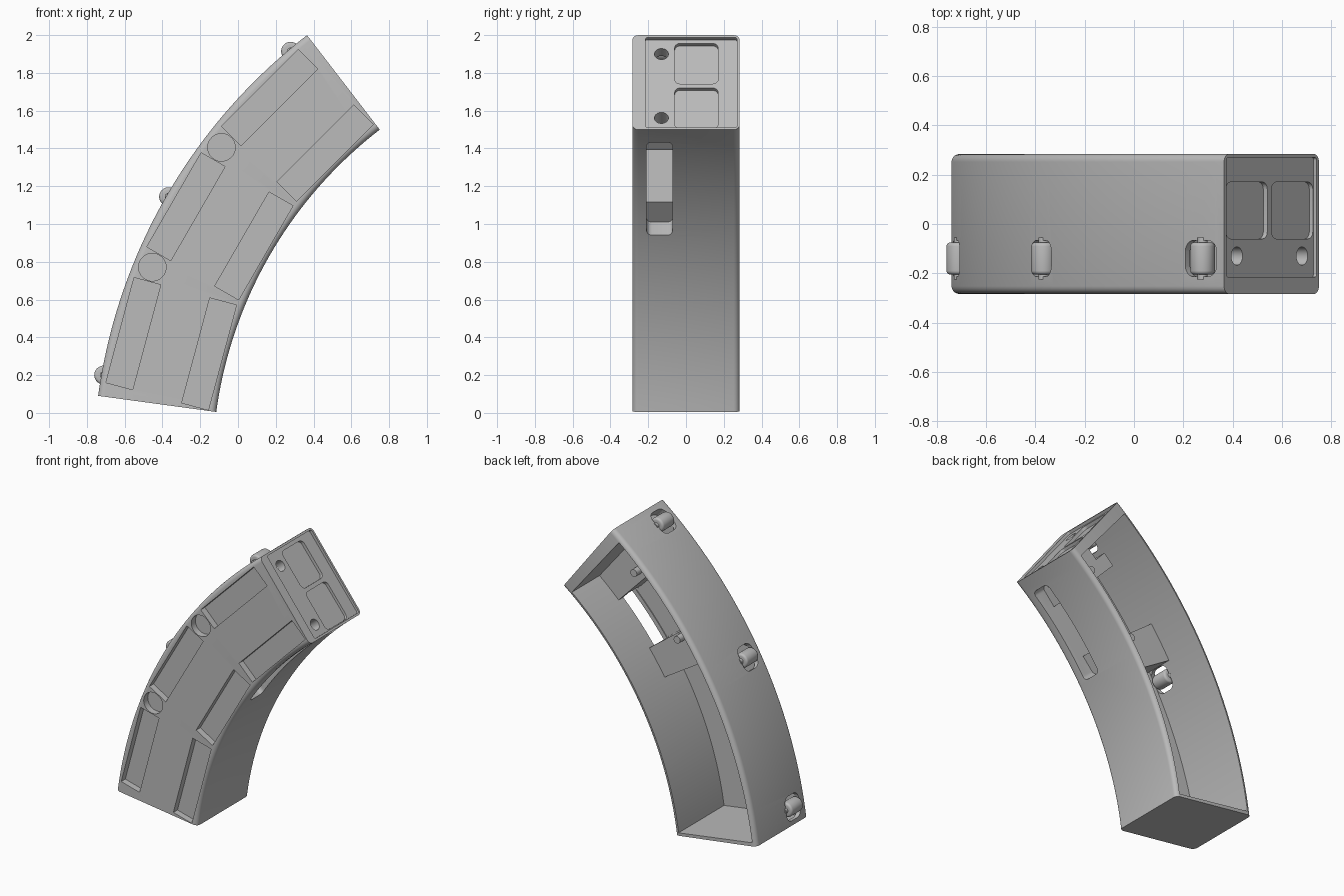
import bpy, bmesh, math
from math import radians, cos, sin, pi
from mathutils import Matrix, Vector

if bpy.data.objects.get("Cube"):
    bpy.data.objects.remove(bpy.data.objects["Cube"])

# Arc centre, radii and end angles of the curved body
CX, CZ = 2.138, -0.302
R_IN, R_OUT = 2.274, 2.905
A_TOP, A_BOT = 127.6, 172.24
FRONT, BACK, WALL_Y = -0.284, 0.284, -0.215

grey = bpy.data.materials.new("grey plastic")
grey.use_nodes = True
grey.diffuse_color = (0.5, 0.5, 0.5, 1)
grey.node_tree.nodes["Principled BSDF"].inputs["Base Color"].default_value = (0.5, 0.5, 0.5, 1)


def finish(bm, name, matrix=None):
    bmesh.ops.recalc_face_normals(bm, faces=bm.faces)
    mesh = bpy.data.meshes.new(name)
    if matrix:
        bm.transform(matrix)
    bm.to_mesh(mesh)
    bm.free()
    mesh.materials.append(grey)
    obj = bpy.data.objects.new(name, mesh)
    bpy.context.collection.objects.link(obj)
    return obj


def polar(angle, r, y):
    """Frame on the arc: local x radial, y depth, z along the arc."""
    a = radians(angle)
    return Matrix.Translation((CX + r * cos(a), y, CZ + r * sin(a))) @ Matrix.Rotation(-a, 4, 'Y')


def sector(name, r0, r1, y0, y1, a0, a1, corner=0.0, steps=48):
    """Rounded rectangle swept along the arc."""
    section = []
    if corner:
        spots = [(r1 - corner, y1 - corner), (r0 + corner, y1 - corner),
                 (r0 + corner, y0 + corner), (r1 - corner, y0 + corner)]
        for q, (cr, cy) in enumerate(spots):
            for k in range(6):
                t = (q + k / 5) * pi / 2
                section.append((cr + corner * cos(t), cy + corner * sin(t)))
    else:
        section = [(r1, y1), (r0, y1), (r0, y0), (r1, y0)]
    bm = bmesh.new()
    rings = []
    for i in range(steps + 1):
        a = radians(a0 + (a1 - a0) * i / steps)
        rings.append([bm.verts.new((CX + r * cos(a), y, CZ + r * sin(a))) for r, y in section])
    n = len(section)
    for lo, hi in zip(rings, rings[1:]):
        for j in range(n):
            bm.faces.new((lo[j], lo[(j + 1) % n], hi[(j + 1) % n], hi[j]))
    bm.faces.new(rings[0])
    bm.faces.new(rings[-1])
    return finish(bm, name)


def box(name, angle, r, y, size, corner=0.0):
    """Box on the arc, corners rounded around its radial axis."""
    bm = bmesh.new()
    bmesh.ops.create_cube(bm, size=1, matrix=Matrix.Diagonal((*size, 1)))
    if corner:
        edges = [e for e in bm.edges if abs((e.verts[0].co - e.verts[1].co).x) > 1e-5]
        bmesh.ops.bevel(bm, geom=edges, offset=corner, segments=5, profile=0.5, affect='EDGES')
    return finish(bm, name, polar(angle, r, y))


def cylinder(name, angle, r, y, radius, length, axis='Y', bevel=0.0):
    bm = bmesh.new()
    bmesh.ops.create_cone(bm, cap_ends=True, segments=32, radius1=radius, radius2=radius, depth=length)
    if bevel:
        edges = [e for e in bm.edges if abs((e.verts[0].co - e.verts[1].co).z) < 1e-5]
        bmesh.ops.bevel(bm, geom=edges, offset=bevel, segments=4, profile=0.5, affect='EDGES')
    turn = Matrix.Rotation(pi / 2, 4, 'X') if axis == 'Y' else Matrix.Identity(4)
    return finish(bm, name, polar(angle, r, y) @ turn)


def carve(target, cutters):
    bpy.context.view_layer.objects.active = target
    for c in cutters:
        mod = target.modifiers.new("cut", 'BOOLEAN')
        mod.operation, mod.solver, mod.object = 'DIFFERENCE', 'EXACT', c
        bpy.ops.object.modifier_apply(modifier=mod.name)
    for c in cutters:
        if c.name in bpy.data.objects:
            bpy.data.objects.remove(c)


def smooth(obj):
    bpy.ops.object.select_all(action='DESELECT')
    obj.select_set(True)
    bpy.context.view_layer.objects.active = obj
    bpy.ops.object.shade_smooth_by_angle(angle=radians(25))


KNOBS = (170, 150, 130)
KNOB_R, KNOB_Y = 2.893, -0.14

# Curved half shell, open at the back
shell = sector("curved_shell", R_IN, R_OUT, FRONT, BACK, A_TOP, A_BOT, 0.032)
cuts = [sector("cavity", R_IN + 0.03, R_OUT - 0.03, WALL_Y, 0.5, A_TOP + 1.7, A_BOT - 0.5)]

# Recessed end plate with two rounded panels
cuts.append(sector("end_recess", R_IN + 0.015, R_OUT - 0.015, WALL_Y, 0.27,
                   A_TOP - 1, A_TOP + 0.4, 0.012, 4))
for r0 in (2.294, 2.594):
    cuts.append(sector("end_panel", r0, r0 + 0.272, -0.06, 0.17, A_TOP - 1, A_TOP + 0.85, 0.03, 4))

# Rectangular and round pockets in the front face
for angle in (165, 150, 135):
    for r in (2.372, 2.787):
        cuts.append(box("front_pocket", angle, r, FRONT, (0.146, 0.09, 0.575)))
for angle in (157.5, 142.5):
    cuts.append(cylinder("round_pocket", angle, 2.805, FRONT, 0.073, 0.09))

# Openings around the knobs
for angle in KNOBS:
    cuts.append(box("knob_slot", angle, R_OUT, KNOB_Y, (0.14, 0.148, 0.165), 0.045))
carve(shell, cuts)

# Blocks across the inside, each with a peg
upper = sector("upper_block", R_IN + 0.02, 2.74, WALL_Y - 0.01, -0.02, A_TOP + 1.2, 134.2, 0, 12)
lower = sector("lower_block", R_IN + 0.02, R_OUT - 0.02, WALL_Y - 0.01, -0.02, 143.1, 148.3, 0, 12)
rib = sector("upper_block_end", 2.73, 2.84, WALL_Y - 0.01, -0.02, 132.2, 134.2, 0, 6)
for angle, name in ((132.8, "upper_peg"), (143.9, "lower_peg")):
    smooth(cylinder(name, angle, 2.59, 0.0, 0.025, 0.07))

# Long slot in the inner wall and the two end holes
for part in (shell, upper, lower):
    carve(part, [box("wall_slot", 138.6, 2.285, KNOB_Y, (0.14, 0.138, 0.655), 0.03)])
for part in (shell, upper):
    carve(part, [cylinder("end_hole", A_TOP, r, -0.13, 0.037, 0.3, 'Z') for r in (2.365, 2.794)])
for part in (shell, upper, lower, rib):
    smooth(part)

# Knobs on the outer wall, carried on short axles
for angle, name in zip(KNOBS, ("bottom", "middle", "top")):
    smooth(cylinder(name + "_knob", angle, KNOB_R, KNOB_Y, 0.05, 0.13, 'Y', 0.015))
    smooth(cylinder(name + "_axle", angle, KNOB_R, KNOB_Y, 0.02, 0.17))
